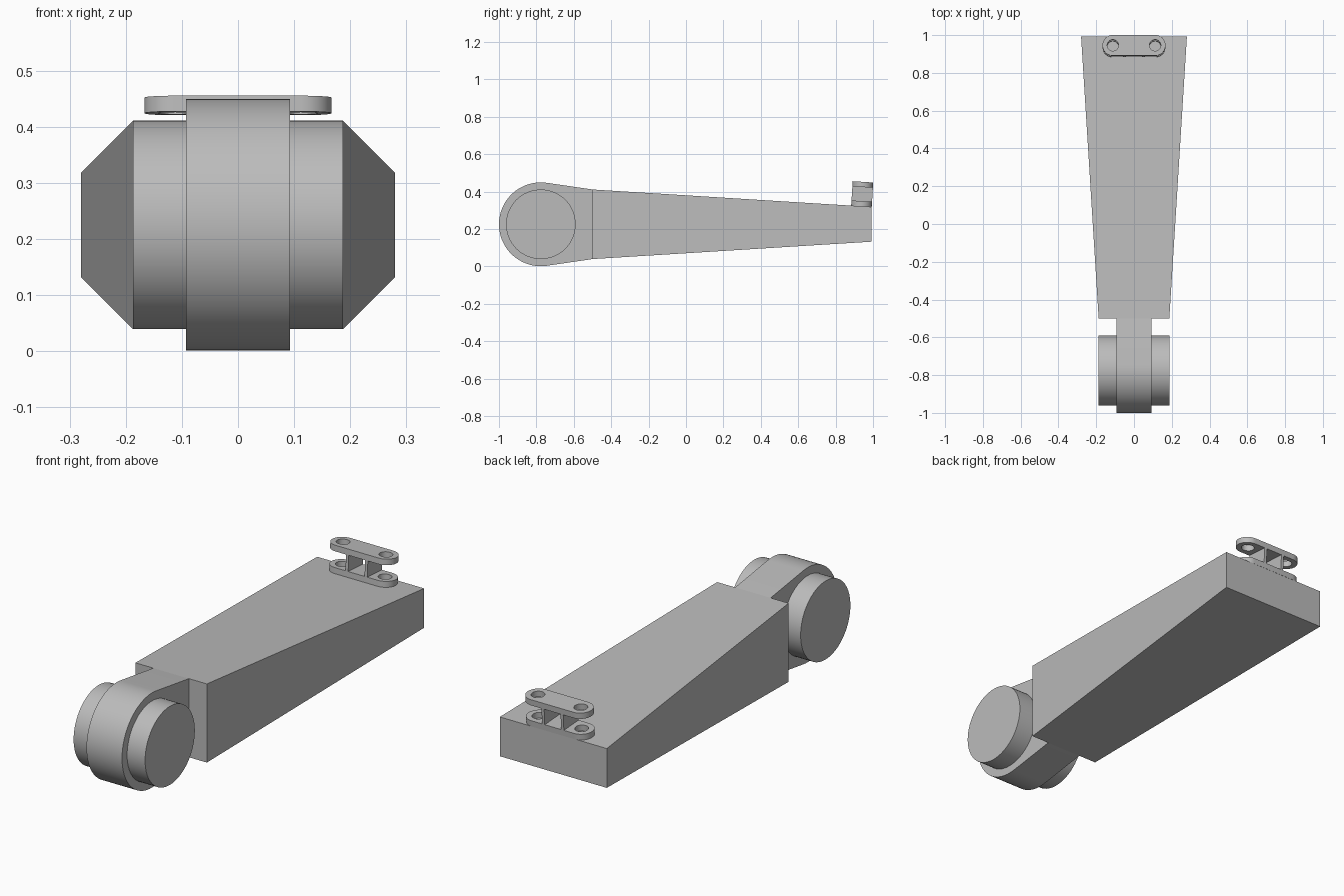
import bpy, bmesh
from math import sin, cos, pi, radians, atan2, acos, hypot
from mathutils import Matrix, Vector

if "Cube" in bpy.data.objects:
    bpy.data.objects.remove(bpy.data.objects["Cube"])

# Single plain grey
grey = bpy.data.materials.new("plain grey")
grey.use_nodes = True
colour = (0.5, 0.5, 0.5, 1)
grey.diffuse_color = colour
grey.node_tree.nodes["Principled BSDF"].inputs["Base Color"].default_value = colour


def finish(name, bm, matrix=None, smooth=True):
    bmesh.ops.recalc_face_normals(bm, faces=bm.faces[:])
    mesh = bpy.data.meshes.new(name)
    bm.to_mesh(mesh)
    bm.free()
    mesh.materials.append(grey)
    ob = bpy.data.objects.new(name, mesh)
    bpy.context.collection.objects.link(ob)
    if matrix:
        ob.matrix_world = matrix
    if smooth:
        bpy.ops.object.select_all(action='DESELECT')
        ob.select_set(True)
        bpy.context.view_layer.objects.active = ob
        bpy.ops.object.shade_smooth_by_angle(angle=radians(30))
    return ob


def arc(cx, cy, r, start, end, steps):
    return [(cx + r * cos(start + (end - start) * i / steps),
             cy + r * sin(start + (end - start) * i / steps)) for i in range(steps + 1)]


def circle(cx, cy, r, steps=32):
    return arc(cx, cy, r, 0, 2 * pi, steps)[:-1]


def prism(name, loops, axis, low, high, matrix=None):
    """Extrude an outline (first loop) with holes (other loops) along x or z."""
    bm = bmesh.new()
    edges = []
    for loop in loops:
        vs = [bm.verts.new((low, a, b) if axis == 'x' else (a, b, low)) for a, b in loop]
        edges += [bm.edges.new((vs[i - 1], vs[i])) for i in range(len(vs))]
    if len(loops) == 1:
        bm.faces.new(bm.verts[:])
    else:
        bmesh.ops.triangle_fill(bm, edges=edges, use_beauty=True)
    ext = bmesh.ops.extrude_face_region(bm, geom=bm.faces[:], use_keep_orig=True)
    moved = [g for g in ext["geom"] if isinstance(g, bmesh.types.BMVert)]
    d = high - low
    bmesh.ops.translate(bm, verts=moved, vec=(d, 0, 0) if axis == 'x' else (0, 0, d))
    return finish(name, bm, matrix)


# Tapered arm: tall and narrow in front, low and wide at the back
FRONT, BACK, MID = -0.5, 0.992, 0.225
bm = bmesh.new()
bmesh.ops.create_cube(bm, size=2)
for v in bm.verts:
    hx, hz, y = (0.187, 0.186, FRONT) if v.co.y < 0 else (0.28, 0.093, BACK)
    v.co = (v.co.x * hx, y, MID + v.co.z * hz)
finish("tapered_arm", bm, smooth=False)

# Rounded knuckle whose sides run tangent to the arm
PIVOT, R = -0.776, 0.224
dy, dz = FRONT - PIVOT, 0.186
tangent = atan2(dz, dy) + acos(R / hypot(dy, dz))
profile = [(FRONT, MID + dz)] + arc(PIVOT, MID, R, tangent, 2 * pi - tangent, 48) + [(FRONT, MID - dz)]
prism("knuckle", [profile], 'x', -0.093, 0.093)

# Pivot pin through the knuckle
prism("pivot_pin", [circle(PIVOT, MID, 0.186, 64)], 'x', -0.187, 0.187)

# Two-plate bracket sitting on the sloped top
slope = -atan2(0.093, BACK - FRONT)
place = Matrix.Translation(Vector((0, 0.938, 0.321))) @ Matrix.Rotation(slope, 4, 'X')
r, cx, height, thick = 0.055, 0.112, 0.131, 0.028
outline = arc(cx, 0, r, -pi / 2, pi / 2, 20) + arc(-cx, 0, r, pi / 2, 3 * pi / 2, 20)
holes = [circle(s * cx, 0, 0.03) for s in (-1, 1)]
for label, z in (("lower", 0), ("upper", height - thick)):
    prism(label + "_bracket_plate", [outline] + holes, 'z', z, z + thick, place)

# Upright webs between the plates
for label, s in (("left", 1), ("right", -1)):
    x, w = s * 0.05, 0.007
    rect = [(x - w, -r), (x + w, -r), (x + w, r), (x - w, r)]
    prism(label + "_bracket_web", [rect], 'z', thick, height - thick, place)
